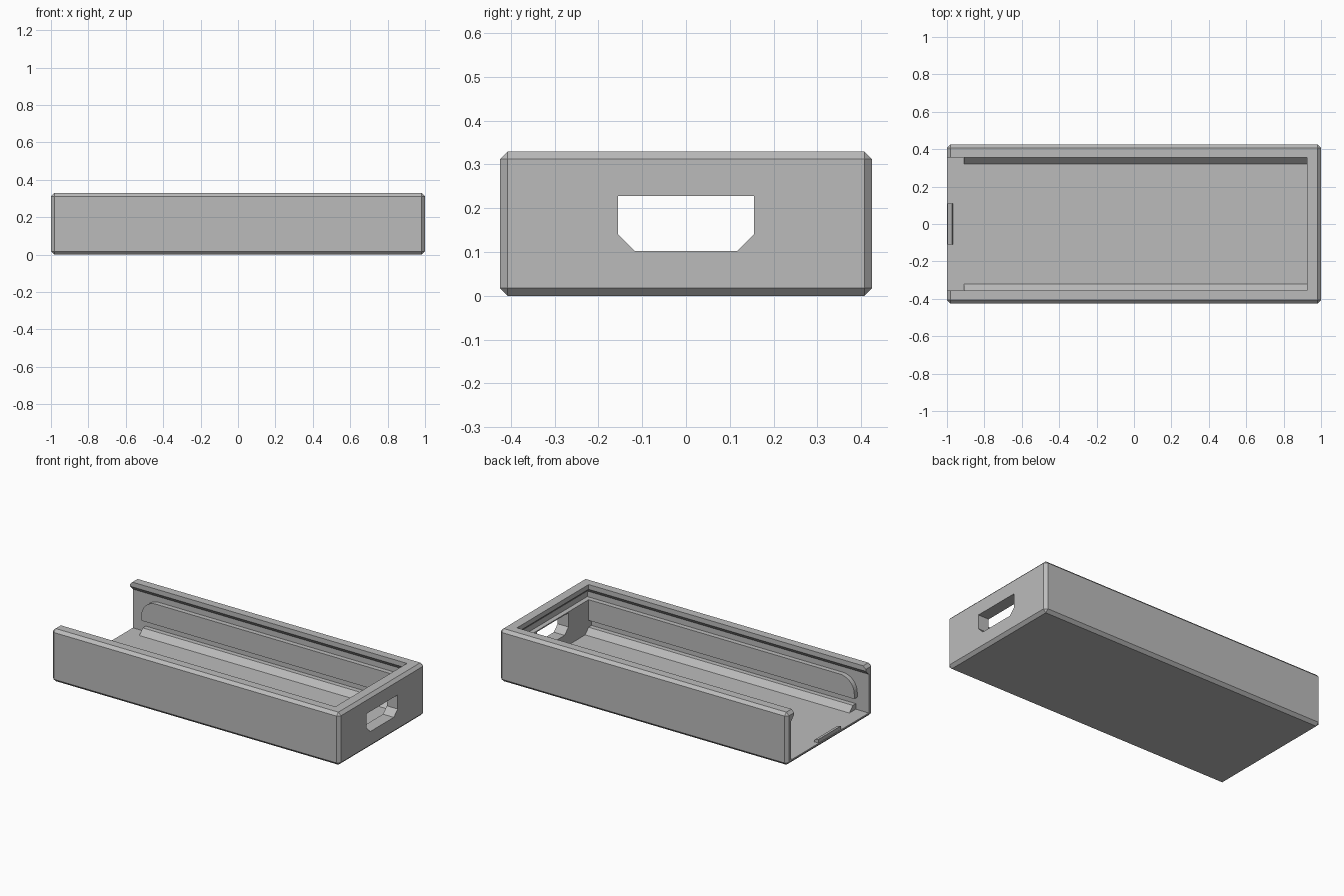
import bpy, bmesh, math
from mathutils import Vector

cube = bpy.data.objects.get("Cube")
if cube:
    bpy.data.objects.remove(cube, do_unlink=True)

plastic = bpy.data.materials.new("grey plastic")
plastic.use_nodes = True
GREY = (0.5, 0.5, 0.5, 1)
plastic.diffuse_color = GREY
plastic.node_tree.nodes["Principled BSDF"].inputs["Base Color"].default_value = GREY

LENGTH, WIDTH, HEIGHT = 2.0, 0.85, 0.33
FLOOR = 0.027      # floor top
WALL = 0.385       # inner face of side walls
LIP = 0.355        # inner edge of lid lip
END = 0.925        # inner face of end wall


def finish(name, bm):
    bmesh.ops.recalc_face_normals(bm, faces=bm.faces)
    mesh = bpy.data.meshes.new(name)
    bm.to_mesh(mesh)
    bm.free()
    mesh.materials.append(plastic)
    obj = bpy.data.objects.new(name, mesh)
    bpy.context.collection.objects.link(obj)
    return obj


def prism(name, points, depth):
    """Extrude a closed outline of 3D points along depth."""
    bm = bmesh.new()
    face = bm.faces.new([bm.verts.new(p) for p in points])
    new = bmesh.ops.extrude_face_region(bm, geom=[face])["geom"]
    verts = [v for v in new if isinstance(v, bmesh.types.BMVert)]
    bmesh.ops.translate(bm, verts=verts, vec=Vector(depth))
    return finish(name, bm)


def cut(target, cutter):
    mod = target.modifiers.new(cutter.name, 'BOOLEAN')
    mod.operation = 'DIFFERENCE'
    mod.solver = 'EXACT'
    mod.object = cutter
    cutter.hide_render = True
    cutter.hide_viewport = True
    cutter.display_type = 'WIRE'


# Chamfered outer block
bm = bmesh.new()
bmesh.ops.create_cube(bm, size=1)
bmesh.ops.scale(bm, vec=(LENGTH, WIDTH, HEIGHT), verts=bm.verts)
bmesh.ops.translate(bm, vec=(0, 0, HEIGHT / 2), verts=bm.verts)
bmesh.ops.bevel(bm, geom=bm.edges[:], offset=0.018, segments=1, affect='EDGES')
tray = finish("tray_body", bm)

# Main cavity, open at the right-hand end
cut(tray, prism("cavity_cutter", [
    (-1.1, -WALL, FLOOR), (-1.1, WALL, FLOOR),
    (-1.1, WALL, 0.25), (-1.1, -WALL, 0.25)], (END + 1.1, 0, 0)))

# Lid groove: wide slot tapering up to the lip
bm = bmesh.new()
rings = []
for z, y, x in [(0.235, WALL, 0.955), (0.27, WALL, 0.955),
                (0.3, LIP, END), (0.4, LIP, END)]:
    rings.append([bm.verts.new(p) for p in
                  [(-1.1, -y, z), (x, -y, z), (x, y, z), (-1.1, y, z)]])
for low, high in zip(rings, rings[1:]):
    for i in range(4):
        j = (i + 1) % 4
        bm.faces.new([low[i], low[j], high[j], high[i]])
bm.faces.new(rings[0])
bm.faces.new(rings[-1])
cut(tray, finish("lid_groove_cutter", bm))

# Port opening with clipped lower corners
cut(tray, prism("port_cutter", [
    (0.8, y, z) for y, z in [(-0.155, 0.228), (-0.155, 0.14), (-0.117, 0.102),
                             (0.117, 0.102), (0.155, 0.14), (0.155, 0.228)]],
    (0.4, 0, 0)))

# Board rails on both side walls
for side, label in ((1, "left"), (-1, "right")):
    prism("lower_rail_" + label, [
        (-0.91, side * y, z) for y, z in
        [(0.318, FLOOR - 0.003), (0.321, FLOOR), (LIP, 0.062),
         (WALL + 0.005, 0.062), (WALL + 0.005, FLOOR - 0.003)]],
        (END + 0.915, 0, 0))

    radius, start, top = 0.1, -0.92, 0.235
    arc = [(start + radius * (1 - math.cos(a)), top - radius * (1 - math.sin(a)))
           for a in (math.pi / 2 * i / 12 for i in range(13))]
    outline = [(END + 0.005, 0.105), (start, 0.105)] + arc + [(END + 0.005, top)]
    prism("upper_rail_" + label, [(x, side * LIP, z) for x, z in outline],
          (0, side * (WALL - LIP + 0.005), 0))

# Lid catch at the open end of the floor
prism("lid_catch", [
    (x, -0.11, z) for x, z in [(-0.998, FLOOR - 0.005), (-0.998, 0.05),
                               (-0.972, 0.042), (-0.965, FLOOR - 0.005)]],
    (0, 0.22, 0))
